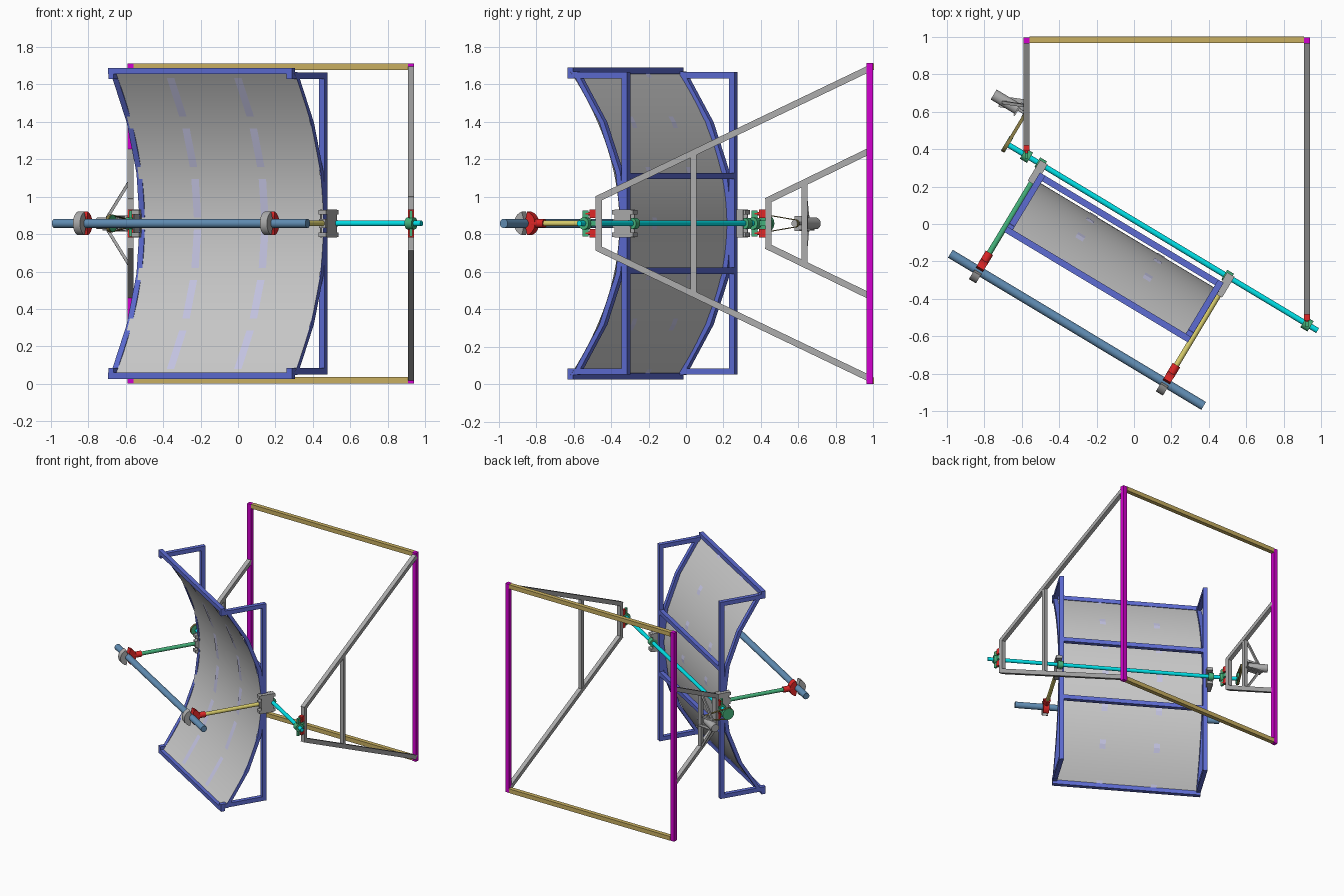
import bpy, bmesh
from math import radians, cos, sin, pi
from mathutils import Vector, Matrix

if "Cube" in bpy.data.objects:
    bpy.data.objects.remove(bpy.data.objects["Cube"])

A = radians(-31)
U = Vector((cos(A), sin(A), 0))        # along the rotation shaft
W = Vector((-sin(A), cos(A), 0))       # away from the focus
X, Z = Vector((1, 0, 0)), Vector((0, 0, 1))
ZC = 0.857                             # shaft height
WS, WR, UA = 0.017, -0.642, 0.583      # shaft, receiver and arm offsets


def mat(name, *rgb):
    m = bpy.data.materials.new(name)
    m.diffuse_color = (*rgb, 1)
    m.use_nodes = True
    m.node_tree.nodes["Principled BSDF"].inputs["Base Color"].default_value = m.diffuse_color
    return m


BLUE = mat("frame_blue", 0.11, 0.15, 0.65)
MAGENTA = mat("magenta", 0.65, 0.0, 0.62)
GOLD = mat("gold", 0.58, 0.43, 0.12)
CYAN = mat("cyan", 0.0, 0.75, 0.8)
STEEL = mat("steel_blue", 0.12, 0.27, 0.46)
GREEN = mat("green", 0.06, 0.45, 0.2)
YELLOW = mat("yellow", 0.7, 0.62, 0.15)
RED = mat("red", 0.75, 0.02, 0.02)
LAVENDER = mat("lavender", 0.58, 0.58, 0.8)
OLIVE = mat("belt_olive", 0.25, 0.2, 0.06)
GREY = mat("grey", 0.42, 0.42, 0.42)
MIRROR = mat("mirror_grey", 0.62, 0.62, 0.6)


def L(u, w, z=0.0):
    """Point in the tilted dish frame, z relative to the shaft."""
    return U * u + W * w + Z * (ZC + z)


def finish(name, bm, m, smooth=False):
    bmesh.ops.recalc_face_normals(bm, faces=bm.faces)
    me = bpy.data.meshes.new(name)
    bm.to_mesh(me)
    bm.free()
    ob = bpy.data.objects.new(name, me)
    bpy.context.collection.objects.link(ob)
    if m:
        me.materials.append(m)
    if smooth:
        bpy.context.view_layer.objects.active = ob
        ob.select_set(True)
        bpy.ops.object.shade_smooth_by_angle(angle=radians(35))
        ob.select_set(False)
    return ob


def basis(a, b, side):
    d = (b - a).normalized()
    s = (side - d * side.dot(d)).normalized()
    r = Matrix((s, d.cross(s), d)).transposed().to_4x4()
    return Matrix.Translation((a + b) / 2) @ r


def bar(name, a, b, sx, sy, side, m):
    a, b = Vector(a), Vector(b)
    bm = bmesh.new()
    bmesh.ops.create_cube(bm, size=1, matrix=basis(a, b, side) @ Matrix.Diagonal((sx, sy, (b - a).length, 1)))
    return finish(name, bm, m)


def rod(name, a, b, r, m, n=32):
    bm = bmesh.new()
    bmesh.ops.create_cone(bm, cap_ends=True, segments=n, radius1=r, radius2=r, depth=(b - a).length,
                          matrix=basis(a, b, Z if abs((b - a).normalized().z) < .9 else X))
    return finish(name, bm, m, True)


def sweep(name, rings, m, closed=True, smooth=False):
    """Join matching point rings; closed makes a capped solid."""
    bm = bmesh.new()
    vs = [[bm.verts.new(p) for p in r] for r in rings]
    k = len(vs[0])
    for r, q in zip(vs, vs[1:]):
        for i in range(k if closed else k - 1):
            j = (i + 1) % k
            bm.faces.new((r[i], r[j], q[j], q[i]))
    if closed:
        bm.faces.new(vs[0])
        bm.faces.new(vs[-1])
    return finish(name, bm, m, smooth)


# parabolic mirror trough
H = 0.81
def curve_w(t):
    return -0.07 - 0.305 * (t / H) ** 2

ts = [H * (2 * i / 48 - 1) for i in range(49)]
sweep("mirror", [[L(-0.56, curve_w(t), t), L(0.574, curve_w(t), t)] for t in ts], MIRROR, False, True)

# straight-segment ribs and strips behind the mirror
joints = [H * (2 * i / 6 - 1) for i in range(7)]
for u in (-0.21, 0.21):
    sweep("mirror_strip", [[L(u - .023, curve_w(t) + .0035, t), L(u + .023, curve_w(t) + .0035, t)]
                           for t in joints], LAVENDER, False)
for u, off in ((-0.556, .0035), (0.556, .01)):
    sweep("end_rib", [[L(u + du, curve_w(t) + off + dw, t) for du, dw in
                       ((-.017, 0), (.017, 0), (.017, .03), (-.017, .03))] for t in joints], BLUE)

# dish frame
T = 0.034
for s in (-1, 1):
    bar("frame_post", L(s * .556, -.04, -.805), L(s * .556, -.04, .805), T, T, U, BLUE)
    bar("frame_edge", L(-.573, -.377, s * .815), L(.573, -.377, s * .815), T, T, Z, BLUE)
    bar("frame_back_rail", L(-.556, -.04, s * .253), L(.556, -.04, s * .253), T, T, Z, BLUE)
    for q in (-1, 1):
        bar("frame_end_bar", L(q * .556, -.393, s * .79), L(q * .556, -.024, s * .79), T, T, Z, BLUE)

# shaft and receiver tube
rod("shaft", L(-.80, WS), L(1.135, WS), .015, CYAN)
rod("receiver_tube", L(-.76, WR), L(.82, WR), .0245, STEEL)


def half_ring(name, u, start, m):
    ang = [start + radians(-75 + 15 * i) for i in range(11)]
    sweep(name, [[L(u + du, WR + r * cos(a), r * sin(a)) for du, r in
                  ((-.022, .024), (.022, .024), (.022, .065), (-.022, .065))] for a in ang], m, True, True)


# receiver arms with collars and shaft brackets
for s, m in ((-1, GREEN), (1, YELLOW)):
    u = s * UA
    rod("receiver_arm", L(u, -.05), L(u, -.6), .015, m)
    half_ring("collar_back", u, 0, RED)
    half_ring("collar_front", u, pi, GREY)
    rod("collar_socket", L(u, -.53), L(u, -.6), .023, RED)
    bar("bracket_web", L(u, -.095), L(u, -.03), .05, .04, Z, GREY)
    rod("hub", L(u - .03, WS), L(u + .012, WS), .03, GREEN)
    for q in (-1, 1):
        bar("bracket_plate", L(u, -.095, q * .06), L(u, .035, q * .06), .025, .046, Z, GREY)
        bar("bracket_cheek", L(u + q * .021, -.03, -.075), L(u + q * .021, -.03, .075), .005, .1, U, GREY)

# wall frame: two posts and two rails
for x in (-.575, .925):
    bar("wall_post", (x, .981, 0), (x, .981, 1.712), T, T, X, MAGENTA)
for z in (.018, 1.694):
    bar("wall_rail", (-.558, .985, z), (.908, .985, z), T, T, Z, GOLD)

# side supports: x, tip y, tip half height, wall half height, brace y
for x, yt, ht, hw, yb in ((.925, -.465, .135, .825, .04), (-.575, .44, .125, .385, .632)):
    bar("support_tip", (x, yt, ZC - ht - .01), (x, yt, ZC + ht + .01), T, T, X, GREY)
    hb = ht + (hw - ht) * (yb - yt) / (.975 - yt)
    bar("support_brace", (x, yb, ZC - hb), (x, yb, ZC + hb), .03, .03, X, GREY)
    us = (x - WS * W.x) / U.x
    bear = L(us, WS)
    rod("shaft_bearing", bear - U * .022, bear + U * .022, .032, GREEN)
    bar("bearing_mount", bear, (x, yt, ZC), .03, .03, Z, GREEN)
    for s in (-1, 1):
        bar("support_strut", (x, yt - .012, ZC + s * (ht - .006)), (x, .975, ZC + s * hw), T, T, X, GREY)
        z = ZC + s * .052
        bar("bearing_bolt_block", (x, yt - .05, z), (x, yt - .012, z), .03, .045, X, RED)
        rod("bearing_bolt", Vector((x, bear.y, z)), Vector((x, yt - .03, z)), .009, RED, 16)
        bar("bearing_flange", bear, bear + Z * s * .07, .016, .03, X, GREEN)

# motor with plate and braces
rod("motor", L(-1.0, .207), L(-.85, .207), .031, GREY)
rod("motor_shaft", L(-.86, .207), L(-.79, .207), .008, GREY, 16)
bar("motor_plate", L(-.848, .207, -.04), L(-.848, .207, .04), .008, .08, U, GREY)
bar("motor_shelf", (-.575, .635, ZC - .035), (-.72, .655, ZC - .035), .008, .06, Z, GREY)
for s in (-1, 1):
    bar("motor_brace", (-.58, .632, ZC + s * .225), (-.70, .65, ZC + s * .03), .016, .016, X, GREY)
    bar("motor_arm", (-.575, .632, ZC + s * .035), (-.70, .65, ZC + s * .035), .016, .016, Z, GREY)
rod("motor_pulley", L(-.812, .2), L(-.79, .2), .018, GREY)
rod("shaft_pulley", L(-.812, WS), L(-.79, WS), .045, GREEN)

# drive belt looped round both pulleys
loop = [(WS + .048 * cos(a), .048 * sin(a)) for a in [pi / 2 + pi * i / 12 for i in range(13)]]
loop += [(.2 + .021 * cos(a), .021 * sin(a)) for a in [-pi / 2 + pi * i / 12 for i in range(13)]]
belt = sweep("drive_belt", [[L(-.81, w, z), L(-.792, w, z)] for w, z in loop + loop[:1]], OLIVE, False)
belt.modifiers.new("thickness", 'SOLIDIFY').thickness = .004
